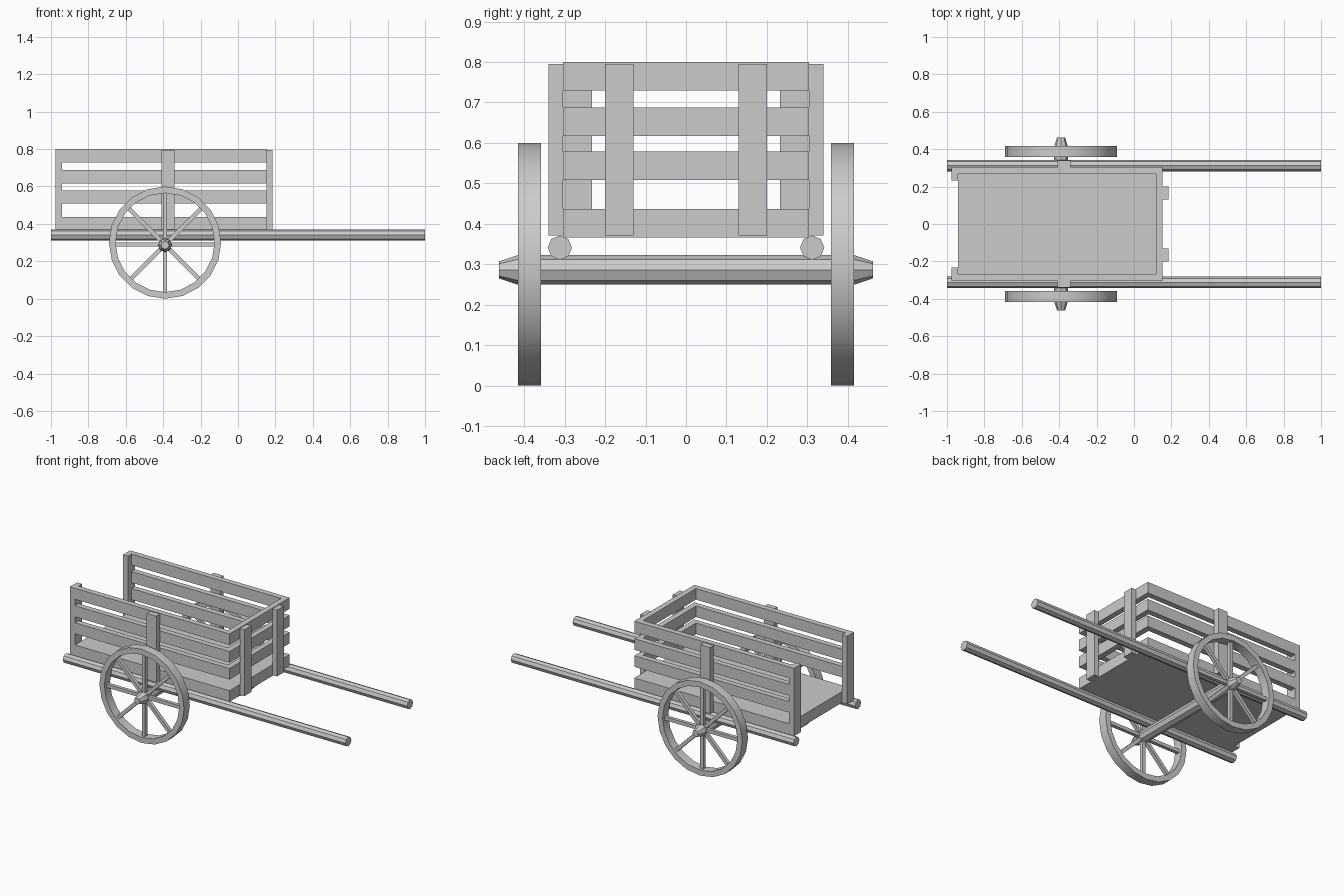
import bpy
import math
from mathutils import Matrix, Vector

old = bpy.data.objects.get("Cube")
if old:
    bpy.data.objects.remove(old, do_unlink=True)

GREY = (0.6, 0.6, 0.6, 1)
wood = bpy.data.materials.new("grey_wood")
wood.use_nodes = True
wood.diffuse_color = GREY
wood.node_tree.nodes["Principled BSDF"].inputs["Base Color"].default_value = GREY


def add_mesh(name, verts, faces, smooth=False):
    mesh = bpy.data.meshes.new(name)
    mesh.from_pydata(verts, [], faces)
    mesh.materials.append(wood)
    obj = bpy.data.objects.new(name, mesh)
    bpy.context.collection.objects.link(obj)
    if smooth:
        bpy.ops.object.select_all(action="DESELECT")
        obj.select_set(True)
        bpy.context.view_layer.objects.active = obj
        bpy.ops.object.shade_smooth_by_angle(angle=math.radians(30))
    return obj


def box(name, xs, ys, zs):
    """Box from its (min, max) range on each axis."""
    lo = Vector((min(xs), min(ys), min(zs)))
    hi = Vector((max(xs), max(ys), max(zs)))
    bpy.ops.mesh.primitive_cube_add(size=1, location=(lo + hi) / 2)
    obj = bpy.context.object
    obj.name = name
    obj.data.transform(Matrix.Diagonal((*(hi - lo), 1)))
    obj.data.materials.append(wood)
    return obj


def lathe(name, profile, sides, place, closed=False, smooth=False):
    """Spin (radius, distance) points; place maps (u, v, distance) to space."""
    verts, faces = [], []
    for r, d in profile:
        for i in range(sides):
            a = math.tau * i / sides
            verts.append(place(r * math.cos(a), r * math.sin(a), d))
    rings = len(profile)
    for k in range(rings if closed else rings - 1):
        m = (k + 1) % rings
        for i in range(sides):
            j = (i + 1) % sides
            faces.append((k * sides + i, k * sides + j, m * sides + j, m * sides + i))
    if not closed:
        faces.append(tuple(reversed(range(sides))))
        faces.append(tuple(range((rings - 1) * sides, rings * sides)))
    return add_mesh(name, verts, faces, smooth)


REAR, FRONT = -0.941, 0.153      # bed length
SIDE, THICK = 0.304, 0.036       # bed half width, plank thickness
BASE, TOP = 0.366, 0.80
RAIL = 0.071
AXLE_X, AXLE_Z, WHEEL_R = -0.390, 0.286, 0.30

# Thick bed slab
box("bed_floor", (REAR, FRONT), (-SIDE, SIDE), (BASE, BASE + RAIL))

# Slatted front and sides
for base in (0.508, 0.617, TOP - RAIL):
    z = (base, base + RAIL)
    box("front_rail", (FRONT - THICK, FRONT), (-SIDE, SIDE), z)
    for s in (-1, 1):
        box("side_rail", (REAR, FRONT - THICK), (s * SIDE, s * (SIDE - THICK)), z)

# Uprights, shafts and wheels on each side
for s, side in ((-1, "right"), (1, "left")):
    box(side + "_tail_post", (REAR - THICK, REAR), (s * SIDE, s * (SIDE - RAIL)), (BASE, TOP))
    box(side + "_side_post", (-0.409, -0.340), (s * SIDE, s * (SIDE + THICK)), (0.371, 0.795))
    box(side + "_front_post", (FRONT, FRONT + 0.032), (s * 0.13, s * 0.20), (0.371, 0.795))
    lathe(side + "_shaft", [(0.03, -1), (0.03, 1)], 8,
          lambda u, v, d: (d, s * 0.312 + u, 0.341 + v))

    # Wheel rim
    inner, outer = s * 0.358, s * 0.416
    rim = WHEEL_R - 0.035
    lathe(side + "_wheel_rim",
          [(WHEEL_R, inner), (WHEEL_R, outer), (rim, outer), (rim, inner)], 20,
          lambda u, v, d: (AXLE_X + u, d, WHEEL_R + v), closed=True, smooth=True)

    # Four bars crossing the hub make eight spokes
    for k in range(4):
        bar = box(side + "_spokes", (-0.275, 0.275), (-0.011, 0.011), (-0.011, 0.011))
        bar.location = (AXLE_X, s * 0.387, AXLE_Z + 0.003)
        bar.rotation_euler.y = k * math.pi / 4

# Axle with tapered hub ends
lathe("axle", [(0.021, -0.463), (0.0365, -0.416), (0.0365, 0.416), (0.021, 0.463)], 8,
      lambda u, v, d: (AXLE_X + u, d, AXLE_Z + v))

# Make all face normals point outwards
for obj in bpy.context.collection.objects:
    if obj.type == "MESH" and wood.name in obj.data.materials:
        bpy.ops.object.select_all(action="DESELECT")
        obj.select_set(True)
        bpy.context.view_layer.objects.active = obj
        bpy.ops.object.mode_set(mode="EDIT")
        bpy.ops.mesh.select_all(action="SELECT")
        bpy.ops.mesh.normals_make_consistent(inside=False)
        bpy.ops.object.mode_set(mode="OBJECT")
